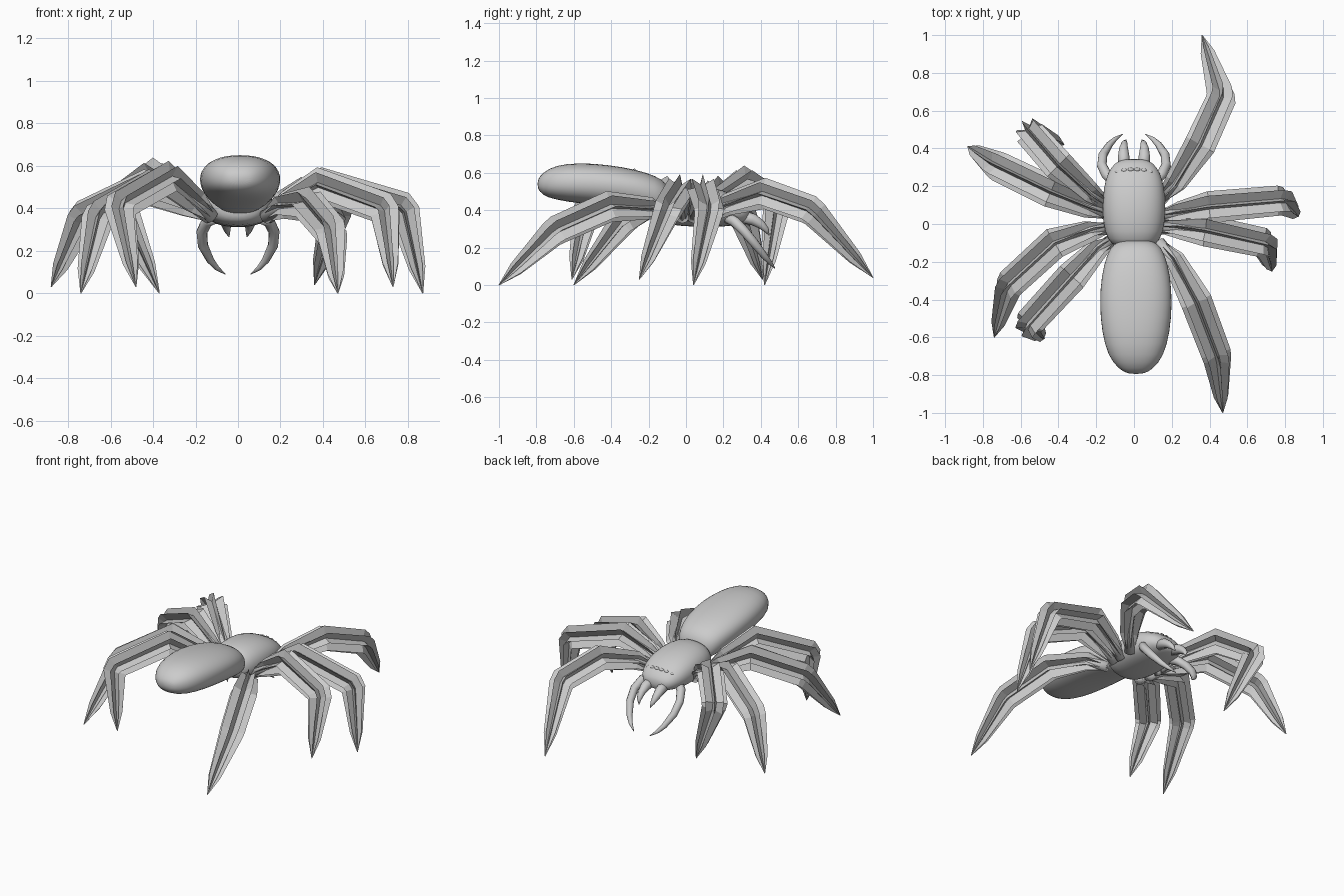
import bpy, bmesh, math
from mathutils import Vector

if "Cube" in bpy.data.objects:
    bpy.data.objects.remove(bpy.data.objects["Cube"])


def finish(bm, name, smooth):
    bmesh.ops.recalc_face_normals(bm, faces=bm.faces)
    me = bpy.data.meshes.new(name)
    bm.to_mesh(me)
    bm.free()
    ob = bpy.data.objects.new(name, me)
    bpy.context.collection.objects.link(ob)
    for p in me.polygons:
        p.use_smooth = smooth
    return ob


def skin(name, rings, smooth):
    """Join equal-sized rings of points into a closed skin."""
    bm = bmesh.new()
    vs = [[bm.verts.new(p) for p in r] for r in rings]
    n = len(vs[0])
    for a, b in zip(vs, vs[1:]):
        for i in range(n):
            j = (i + 1) % n
            bm.faces.new((a[i], a[j], b[j], b[i]))
    bm.faces.new(vs[0])
    bm.faces.new(vs[-1])
    return finish(bm, name, smooth)


def sweep(name, path, radii, sides, inner=1.0, smooth=True):
    """Sweep a round (inner=1) or star-shaped section along a path."""
    pts = [Vector(p) for p in path]
    flat = pts[-1] - pts[0]
    side = Vector((-flat.y, flat.x, 0)).normalized()
    n = sides * (1 if inner == 1 else 2)
    rings = []
    for k, (p, r) in enumerate(zip(pts, radii)):
        before = (p - pts[k - 1]).normalized() if k else Vector()
        after = (pts[k + 1] - p).normalized() if k + 1 < len(pts) else Vector()
        d = (before + after).normalized()
        s = (side - d * side.dot(d)).normalized()
        u = d.cross(s)
        ring = []
        for i in range(n):
            a = math.tau * i / n + math.pi / 2
            q = r * (inner if i % 2 else 1)
            ring.append(p + s * math.cos(a) * q + u * math.sin(a) * q)
        rings.append(ring)
    return skin(name, rings, smooth)


def body(name, stations, x0=0.0, n=20):
    """Loft along y; station = y, half width, widest z, top z, bottom z."""
    rings = []
    for y, w, zm, top, bot in stations:
        ring = []
        for i in range(n):
            a = math.tau * i / n
            c, s = math.cos(a), math.sin(a)
            x = math.copysign(abs(c) ** 0.85, c) * w
            z = zm + (top - zm if s > 0 else zm - bot) * math.copysign(abs(s) ** 0.9, s)
            ring.append((x0 + x, y, z))
        rings.append(ring)
    ob = skin(name, rings, True)
    m = ob.modifiers.new("round", 'SUBSURF')
    m.levels = m.render_levels = 1
    return ob


# Abdomen, raised towards the rear
body("abdomen", [
    (-0.795, 0.04, 0.54, 0.56, 0.52), (-0.77, 0.09, 0.54, 0.60, 0.48),
    (-0.70, 0.15, 0.545, 0.643, 0.455), (-0.57, 0.183, 0.545, 0.656, 0.435),
    (-0.42, 0.195, 0.54, 0.645, 0.42), (-0.27, 0.185, 0.52, 0.62, 0.40),
    (-0.16, 0.155, 0.49, 0.585, 0.38), (-0.10, 0.12, 0.46, 0.545, 0.37),
    (-0.08, 0.05, 0.44, 0.48, 0.39)], 0.01)

# Head and thorax in one shell
body("thorax", [
    (-0.13, 0.06, 0.41, 0.45, 0.36), (-0.11, 0.12, 0.41, 0.50, 0.33),
    (-0.05, 0.158, 0.41, 0.53, 0.315), (0.08, 0.172, 0.41, 0.535, 0.31),
    (0.20, 0.162, 0.405, 0.51, 0.31), (0.27, 0.14, 0.395, 0.475, 0.32),
    (0.325, 0.105, 0.385, 0.435, 0.33), (0.345, 0.05, 0.38, 0.40, 0.35)])

# Eight legs: root, hip, thigh, knee, tip
legs = {
    "front_leg_right": [(.14, .13, .36), (.22, .22, .43), (.35, .42, .49), (.465, .67, .40), (.36, 1.0, .04)],
    "second_leg_right": [(.13, .04, .36), (.24, .06, .43), (.40, .09, .51), (.78, .125, .40), (.87, .04, 0)],
    "third_leg_right": [(.13, -.02, .36), (.24, -.02, .43), (.38, -.035, .51), (.69, -.10, .40), (.73, -.25, .03)],
    "rear_leg_right": [(.13, -.10, .36), (.21, -.19, .41), (.33, -.41, .42), (.44, -.70, .29), (.47, -1.0, 0)],
    "front_leg_left": [(-.13, .09, .36), (-.24, .17, .46), (-.40, .31, .555), (-.56, .49, .44), (-.37, .42, 0)],
    "second_leg_left": [(-.13, .05, .36), (-.24, .09, .42), (-.44, .17, .50), (-.73, .31, .36), (-.88, .41, .03)],
    "third_leg_left": [(-.13, -.02, .36), (-.24, -.04, .42), (-.42, -.10, .50), (-.66, -.32, .36), (-.74, -.60, 0)],
    "rear_leg_left": [(-.12, -.09, .36), (-.20, -.14, .43), (-.33, -.28, .54), (-.56, -.53, .41), (-.48, -.61, .03)],
}
for name, path in legs.items():
    a, b, c, k, t = (Vector(v) for v in path)
    # the knee is split in two so the bend is bevelled
    p = [a, b, c, c.lerp(k, 0.95), k.lerp(t, 0.06), k.lerp(t, 0.7), t]
    # finned outer shape and slim round core
    sweep(name, p, (.025, .06, .084, .08, .075, .04, .002), 8, 0.36, False)
    sweep(name + "_core", p[:3], (.036, .03, .027), 8)

# Feelers, jaws and fangs, mirrored by side
for sx, tag in ((1, "right"), (-1, "left")):
    def m(pts):
        return [(x * sx, y, z) for x, y, z in pts]
    sweep("feeler_" + tag, m([(.10, .22, .36), (.145, .26, .34), (.17, .31, .29), (.165, .365, .225),
                              (.13, .42, .155), (.10, .45, .12), (.06, .475, .09)]),
          (.03, .028, .026, .024, .018, .012, .002), 10)
    sweep("jaw_" + tag, m([(.05, .28, .37), (.055, .36, .35), (.055, .40, .325), (.05, .43, .295),
                           (.042, .445, .265)]), (.034, .031, .024, .015, .002), 10)

# Row of small eyes half sunk in the brow
for i in range(6):
    t = (i - 2.5) / 2.5
    bm = bmesh.new()
    bmesh.ops.create_uvsphere(bm, u_segments=10, v_segments=6, radius=0.014)
    bmesh.ops.scale(bm, verts=bm.verts, vec=(1.2, 0.8, 0.7))
    bmesh.ops.translate(bm, verts=bm.verts, vec=(0.085 * t, 0.288 - 0.012 * t * t, 0.457 - 0.013 * t * t))
    finish(bm, "eye_%d" % (i + 1), True)
